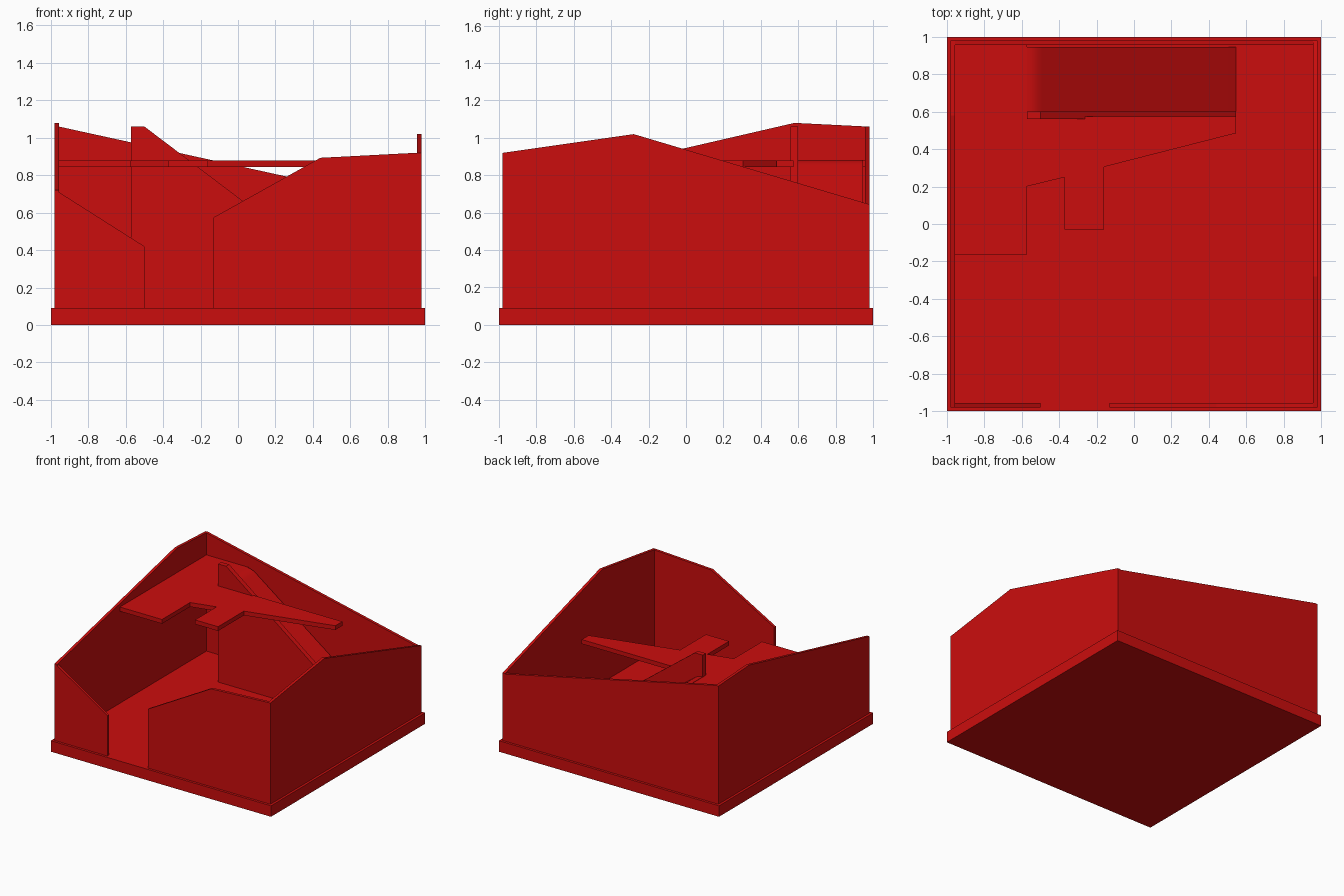
import bpy
import bmesh
import math
from mathutils import Vector

cube = bpy.data.objects.get("Cube")
if cube:
    bpy.data.objects.remove(cube, do_unlink=True)

red = bpy.data.materials.new("red")
red.use_nodes = True
COLOUR = (0.6, 0.004, 0.004, 1)
red.diffuse_color = COLOUR
red.node_tree.nodes["Principled BSDF"].inputs["Base Color"].default_value = COLOUR

FLOOR = 0.09    # top of the base
OUT, IN = 0.98, 0.957    # outer and inner wall planes


def extrude(name, profile, axis, start, end):
    """Extrude a 2D profile along axis: x uses (y, z), y uses (x, z), z uses (x, y)."""
    place = {
        "x": lambda a, b: (start, a, b),
        "y": lambda a, b: (a, start, b),
        "z": lambda a, b: (a, b, start),
    }[axis]
    shift = Vector([(end - start) * (axis == c) for c in "xyz"])
    bm = bmesh.new()
    face = bm.faces.new([bm.verts.new(place(a, b)) for a, b in profile])
    moved = bmesh.ops.extrude_face_region(bm, geom=[face])["geom"]
    verts = [g for g in moved if isinstance(g, bmesh.types.BMVert)]
    bmesh.ops.translate(bm, verts=verts, vec=shift)
    bmesh.ops.recalc_face_normals(bm, faces=bm.faces)
    mesh = bpy.data.meshes.new(name)
    bm.to_mesh(mesh)
    bm.free()
    mesh.materials.append(red)
    obj = bpy.data.objects.new(name, mesh)
    bpy.context.collection.objects.link(obj)
    return obj


def wall(name, top, axis, start, end):
    """A panel standing on the floor below the given top line."""
    return extrude(name, [(top[0][0], FLOOR), *top, (top[-1][0], FLOOR)], axis, start, end)


# Base slab
extrude("base", [(-1, -1), (1, -1), (1, 1), (-1, 1)], "z", 0, FLOOR)

# Outer walls, cut to the roof slopes
wall("left_side_wall", [(-OUT, 0.92), (-0.28, 1.02), (OUT, 0.645)], "x", IN, OUT)
wall("right_side_wall", [(-OUT, 0.72), (0.58, 1.08), (OUT, 1.06)], "x", -OUT, -IN)
wall("back_wall", [(-IN, 1.06), (IN, 0.64)], "y", IN, OUT)
wall("front_wall_narrow", [(-IN, 0.71), (-0.5, 0.42)], "y", -OUT, -IN)
wall("front_wall_wide", [(-0.13, 0.575), (0.44, 0.893), (IN, 0.92)], "y", -OUT, -IN)

# Upper floor
upper_outline = [
    (-IN, -0.165), (-0.575, -0.165), (-0.575, 0.2), (-0.37, 0.25),
    (-0.37, -0.03), (-0.16, -0.03), (-0.16, 0.305), (0.545, 0.485),
    (0.545, 0.575), (-0.572, 0.575), (-0.572, IN), (-IN, IN),
]
extrude("upper_floor", upper_outline, "z", 0.845, 0.88)

# Stair ramp with a softly rounded top edge
ramp_top = [(-0.572, 0.882), (-0.55, 0.88), (-0.53, 0.874), (-0.51, 0.864),
            (-0.49, 0.85), (0.545, FLOOR + 0.003)]
ramp = wall("stair_ramp", ramp_top, "y", 0.6, 0.945)
bpy.ops.object.select_all(action="DESELECT")
ramp.select_set(True)
bpy.context.view_layer.objects.active = ramp
bpy.ops.object.shade_smooth_by_angle(angle=math.radians(30))

# Solid side panel of the stair
wall("stair_panel", [(-0.572, 1.06), (-0.5, 1.06), (0.545, 0.27)], "y", 0.56, 0.6)
